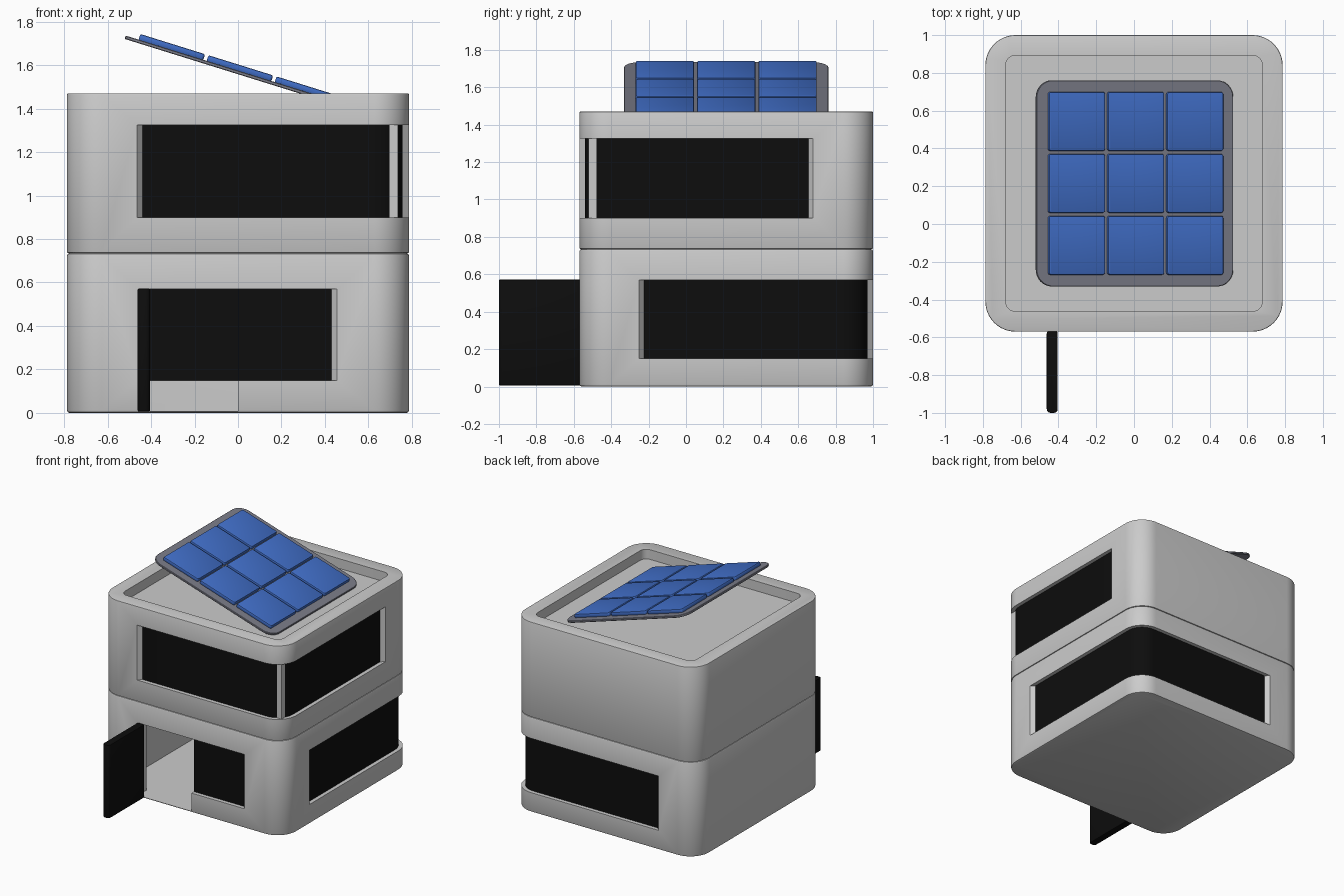
import bpy, bmesh, math
from mathutils import Matrix, Vector

if "Cube" in bpy.data.objects:
    bpy.data.objects.remove(bpy.data.objects["Cube"])

CY = 0.215            # centre of the house in y
HX, HY = 0.787, 0.785  # half sizes of the house plan
WALL = 0.108
MID, TOP, ROOF = 0.735, 1.47, 1.395


def material(name, rgb):
    m = bpy.data.materials.new(name)
    m.diffuse_color = (*rgb, 1)
    m.use_nodes = True
    m.node_tree.nodes["Principled BSDF"].inputs["Base Color"].default_value = m.diffuse_color
    return m


WHITE = material("pale_grey_wall", (0.60, 0.60, 0.60))
BLACK = material("black_glass", (0.004, 0.004, 0.004))
BLUE = material("solar_blue", (0.052, 0.155, 0.57))
GREY = material("panel_grey", (0.20, 0.205, 0.25))


def arc(cx, cy, r, a0, n=12):
    """Quarter arc starting at angle a0 (degrees)."""
    return [(cx + r * math.cos(math.radians(a0 + 90 * i / n)),
             cy + r * math.sin(math.radians(a0 + 90 * i / n))) for i in range(n + 1)]


def rounded(hx, hy, r, cy=0.0, n=12):
    pts = []
    for sx, sy, a in ((1, 1, 0), (-1, 1, 90), (-1, -1, 180), (1, -1, 270)):
        pts += arc(sx * (hx - r), cy + sy * (hy - r), r, a, n)
    return pts


def rect(x0, x1, y0, y1):
    return [(x0, y0), (x1, y0), (x1, y1), (x0, y1)]


def prism(name, outline, z0, z1, mat, bevel=0.0, segs=2):
    """Extruded outline with optionally rounded top and bottom rims."""
    bm = bmesh.new()
    face = bm.faces.new([bm.verts.new((x, y, z0)) for x, y in outline])
    ext = bmesh.ops.extrude_face_region(bm, geom=[face])
    for v in ext["geom"]:
        if isinstance(v, bmesh.types.BMVert):
            v.co.z = z1
    if bevel:
        rims = [e for e in bm.edges if abs(e.verts[0].co.z - e.verts[1].co.z) < 1e-6]
        bmesh.ops.bevel(bm, geom=rims, offset=bevel, segments=segs, profile=0.5,
                        affect='EDGES')
    bmesh.ops.recalc_face_normals(bm, faces=bm.faces)
    me = bpy.data.meshes.new(name)
    bm.to_mesh(me)
    bm.free()
    me.materials.append(mat)
    ob = bpy.data.objects.new(name, me)
    bpy.context.collection.objects.link(ob)
    return ob


def activate(ob):
    bpy.ops.object.select_all(action='DESELECT')
    ob.select_set(True)
    bpy.context.view_layer.objects.active = ob


def cut(ob, outline, z0, z1):
    cutter = prism("cutter", outline, z0, z1, WHITE)
    cutter.hide_render = True
    mod = ob.modifiers.new("cut", 'BOOLEAN')
    mod.operation, mod.solver, mod.object = 'DIFFERENCE', 'EXACT', cutter
    activate(ob)
    bpy.ops.object.modifier_apply(modifier=mod.name)
    bpy.data.objects.remove(cutter)


def smooth(ob):
    activate(ob)
    bpy.ops.object.shade_smooth_by_angle(angle=math.radians(35))


def flip(pts, front):
    """Plan of the back-right corner, mirrored to the front-right corner if asked."""
    return [(x, CY + (-y if front else y)) for x, y in pts]


# Plans of a window that wraps round a corner (y measured from the house centre)
END = -0.465


def corner_opening(depth, front):
    a, b = HX - depth, HY - depth
    return flip([(END - 0.06, HY + 0.1), (END, HY), (END + 0.025, HY - 0.03),
                 (END + 0.025, b), (a, b), (a, END + 0.025), (HX - 0.03, END + 0.025),
                 (HX, END), (HX + 0.1, END - 0.06), (HX + 0.1, HY + 0.1)], front)


def corner_glass(front):
    r, inset, thick = 0.13, 0.03, 0.025
    cx, cy = HX - inset - r, HY - inset - r
    outer = [(cx + r, END + 0.02)] + arc(cx, cy, r, 0) + [(END + 0.02, cy + r)]
    r2 = r - thick
    inner = [(cx + r2, END + 0.02)] + arc(cx, cy, r2, 0) + [(END + 0.02, cy + r2)]
    return flip(outer + inner[::-1], front)


house = rounded(HX, HY, 0.16, CY)
FRONT = CY - HY

# Lower storey: hollow, with doorway, front window and back corner window
lower = prism("lower_storey", house, 0, MID, WHITE, 0.012)
cut(lower, rounded(HX - WALL, HY - WALL, 0.05, CY, 6), 0.008, 0.68)
cut(lower, corner_opening(0.2, False), 0.15, 0.57)
cut(lower, [(-0.46, FRONT - 0.1), (0.50, FRONT - 0.1), (0.455, FRONT), (0.43, FRONT + 0.03),
            (0.43, FRONT + 0.2), (-0.46, FRONT + 0.2)], 0.15, 0.57)
cut(lower, rect(-0.46, 0.0, FRONT - 0.1, FRONT + 0.2), 0.008, 0.3)
smooth(lower)

# Upper storey: roof tray and front corner window
upper = prism("upper_storey", house, MID, TOP, WHITE, 0.006)
cut(upper, rounded(HX - WALL, HY - WALL, 0.05, CY, 6), ROOF, TOP + 0.1)
cut(upper, corner_opening(0.05, True), 0.90, 1.325)
smooth(upper)

# Glass
smooth(prism("lower_corner_glass", corner_glass(False), 0.148, 0.572, BLACK))
smooth(prism("upper_corner_glass", corner_glass(True), 0.898, 1.327, BLACK))
prism("front_glass", rect(0.0, 0.435, FRONT + 0.03, FRONT + 0.055), 0.148, 0.572, BLACK)

# Open door
smooth(prism("door", rounded(0.029, 0.22, 0.02, 0, 4), 0.006, 0.572, BLACK, 0.006))
bpy.data.objects["door"].location = (-0.433, -0.78, 0)

# Tilted solar panel: backing plate and 3 x 3 cells
tilt = Matrix.Translation((0, CY, 1.558)) @ Matrix.Rotation(math.radians(17.3), 4, 'Y')
plate = prism("panel_backing", rounded(0.546, 0.546, 0.09, 0, 8), 0, 0.016, GREY, 0.003, 1)
plate.matrix_world = tilt
smooth(plate)
for i in range(3):
    for j in range(3):
        cell = prism(f"solar_cell_{i}_{j}", rounded(0.156, 0.156, 0.012, 0, 3),
                     0.014, 0.043, BLUE, 0.007)
        cell.matrix_world = tilt @ Matrix.Translation(((i - 1) * 0.328, (j - 1) * 0.328, 0))
        smooth(cell)
